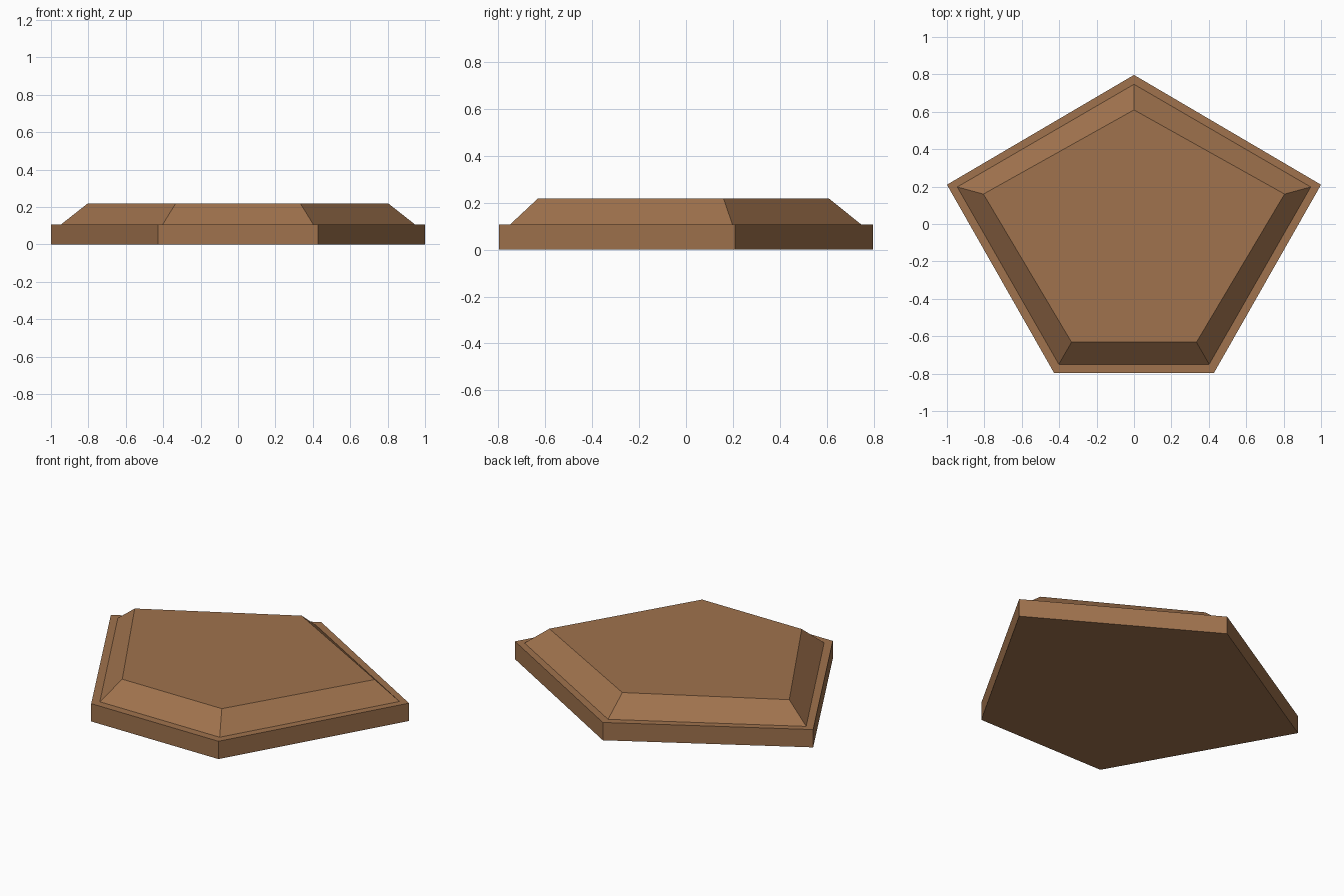
import bpy, bmesh

if "Cube" in bpy.data.objects:
    bpy.data.objects.remove(bpy.data.objects["Cube"])

# Single wood-brown colour
brown = bpy.data.materials.new("warm brown")
brown.diffuse_color = (0.35, 0.17, 0.075, 1)
brown.use_nodes = True
brown.node_tree.nodes["Principled BSDF"].inputs["Base Color"].default_value = brown.diffuse_color


def ring(bm, apex_y, side, base, z):
    """Mirror-symmetric pentagon: apex at the back, flat edge at the front."""
    (sx, sy), (bx, by) = side, base
    pts = [(0, apex_y), (-sx, sy), (-bx, by), (bx, by), (sx, sy)]
    return [bm.verts.new((x, y, z)) for x, y in pts]


bm = bmesh.new()
outer = (0.797, (1.0, 0.21), (0.427, -0.797))
ledge = (0.747, (0.945, 0.198), (0.402, -0.75))
crown = (0.61, (0.805, 0.16), (0.334, -0.632))

# Base slab, narrow ledge, sloping bevel
rings = [ring(bm, *outer, 0.0), ring(bm, *outer, 0.108),
         ring(bm, *ledge, 0.108), ring(bm, *crown, 0.218)]
for lo, hi in zip(rings, rings[1:]):
    for i in range(5):
        j = (i + 1) % 5
        bm.faces.new((lo[i], lo[j], hi[j], hi[i]))

# Underside and top face
bm.faces.new(rings[0][::-1])
bm.faces.new(rings[-1])
bmesh.ops.recalc_face_normals(bm, faces=bm.faces)

mesh = bpy.data.meshes.new("pentagon_tile")
bm.to_mesh(mesh)
bm.free()
mesh.materials.append(brown)
tile = bpy.data.objects.new("pentagon_tile", mesh)
bpy.context.collection.objects.link(tile)
